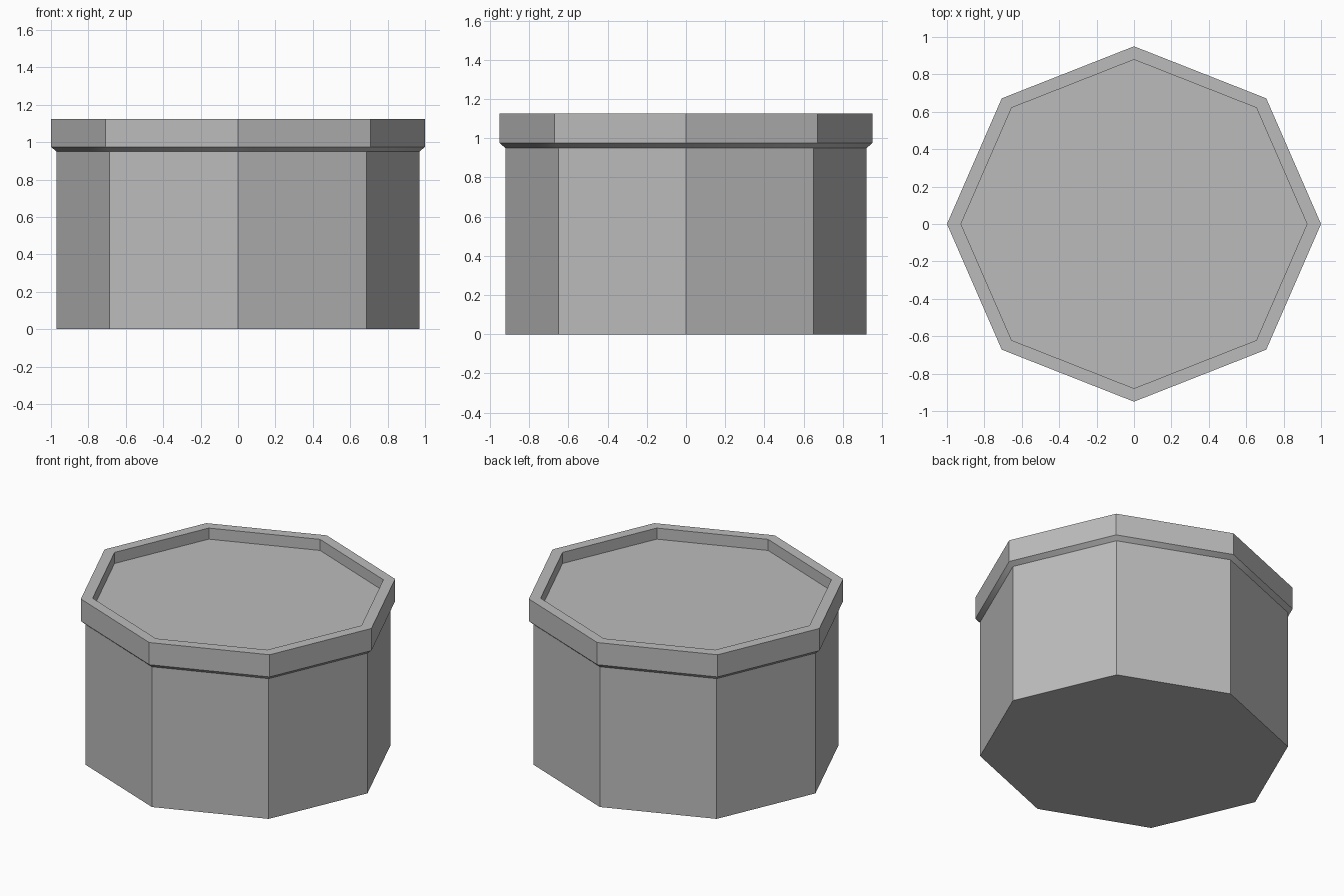
import bpy, bmesh, math

default_cube = bpy.data.objects.get("Cube")
if default_cube:
    bpy.data.objects.remove(default_cube, do_unlink=True)

SIDES = 8
DEPTH_RATIO = 0.95  # the octagon is slightly shallower than it is wide


def make_material(name, value):
    mat = bpy.data.materials.new(name)
    mat.use_nodes = True
    colour = (value, value, value, 1)
    mat.diffuse_color = colour
    mat.node_tree.nodes["Principled BSDF"].inputs["Base Color"].default_value = colour
    return mat


def add_ring(bm, radius, z):
    step = math.tau / SIDES
    return [bm.verts.new((radius * math.cos(i * step),
                          radius * DEPTH_RATIO * math.sin(i * step), z))
            for i in range(SIDES)]


def lathe_octagon(name, profile, mat):
    """Sweep a (radius, height) profile around eight sides and cap both ends."""
    bm = bmesh.new()
    rings = [add_ring(bm, r, z) for r, z in profile]
    for low, high in zip(rings, rings[1:]):
        for i in range(SIDES):
            j = (i + 1) % SIDES
            bm.faces.new((low[i], low[j], high[j], high[i]))
    bm.faces.new(rings[0][::-1])
    bm.faces.new(rings[-1])
    bmesh.ops.recalc_face_normals(bm, faces=bm.faces)
    mesh = bpy.data.meshes.new(name)
    bm.to_mesh(mesh)
    bm.free()
    mesh.materials.append(mat)
    obj = bpy.data.objects.new(name, mesh)
    bpy.context.collection.objects.link(obj)
    return obj


grey = make_material("plain grey", 0.5)

# Straight wall, chamfer under the rim, rim band, and recessed top
tub = lathe_octagon("octagonal_tub", [
    (0.97, 0), (0.97, 0.95),
    (1.0, 0.975), (1.0, 1.125),
    (0.925, 1.125), (0.925, 1.05),
], grey)

# Only the chamfer blends smoothly round the corners
bpy.ops.object.select_all(action='DESELECT')
tub.select_set(True)
bpy.context.view_layer.objects.active = tub
bpy.ops.object.shade_smooth_by_angle(angle=math.radians(36))
